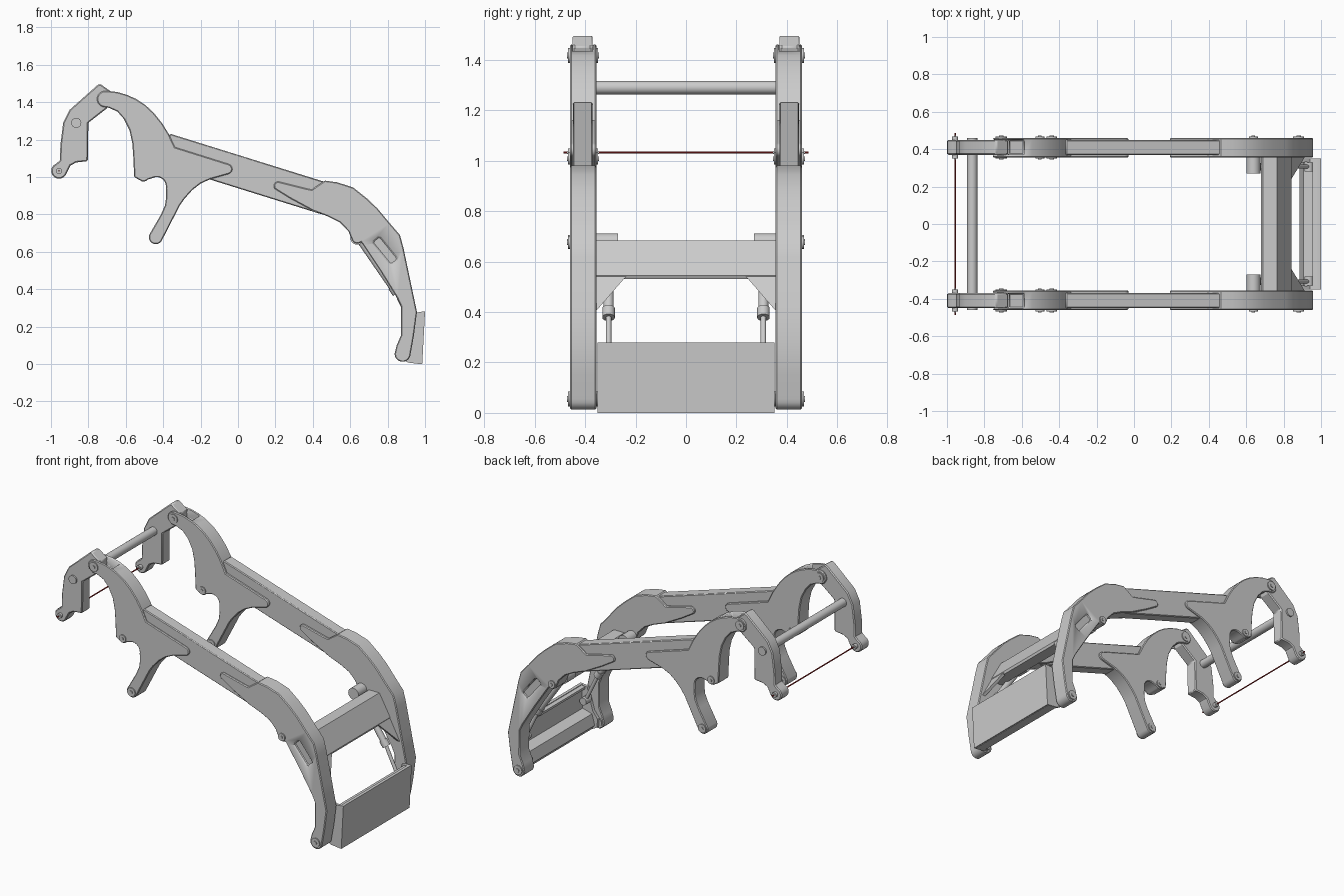
import bpy, bmesh
from math import radians, cos, sin
from mathutils import Vector

if "Cube" in bpy.data.objects:
    bpy.data.objects.remove(bpy.data.objects["Cube"])


def finish(name, bm, bevel=0.0, mirror=False, cutter=None):
    bmesh.ops.recalc_face_normals(bm, faces=bm.faces[:])
    me = bpy.data.meshes.new(name)
    bm.to_mesh(me)
    bm.free()
    ob = bpy.data.objects.new(name, me)
    bpy.context.collection.objects.link(ob)
    bpy.ops.object.select_all(action='DESELECT')
    ob.select_set(True)
    bpy.context.view_layer.objects.active = ob
    bpy.ops.object.shade_smooth_by_angle(angle=radians(28))
    if cutter:
        m = ob.modifiers.new("cut", 'BOOLEAN')
        m.object, m.operation, m.solver = cutter, 'DIFFERENCE', 'EXACT'
    if bevel:
        m = ob.modifiers.new("edge_chamfer", 'BEVEL')
        m.width, m.segments = bevel, 1
        m.limit_method, m.angle_limit = 'ANGLE', radians(50)
    if mirror:
        m = ob.modifiers.new("other_side", 'MIRROR')
        m.use_axis = (False, True, False)
    return ob


def plate(name, pts, y0, y1, **kw):
    """Extrude an XZ profile from y0 to y1."""
    bm = bmesh.new()
    f = bm.faces.new([bm.verts.new((x, y0, z)) for x, z in pts])
    r = bmesh.ops.extrude_face_region(bm, geom=[f])
    bmesh.ops.translate(bm, vec=(0, y1 - y0, 0),
                        verts=[v for v in r['geom'] if isinstance(v, bmesh.types.BMVert)])
    bm.faces.ensure_lookup_table()
    if len(bm.faces) == len(pts) + 1:  # close the near cap if the extrusion removed it
        bm.verts.ensure_lookup_table()
        bm.faces.new(bm.verts[:len(pts)])
    return finish(name, bm, **kw)


def rod(name, a, b, r, n=20, **kw):
    """Cylinder between two points."""
    a, b = Vector(a), Vector(b)
    bm = bmesh.new()
    bmesh.ops.create_cone(bm, cap_ends=True, segments=n, radius1=r, radius2=r, depth=(b - a).length)
    bmesh.ops.rotate(bm, verts=bm.verts, matrix=(b - a).to_track_quat('Z', 'Y').to_matrix())
    bmesh.ops.translate(bm, verts=bm.verts, vec=(a + b) / 2)
    return finish(name, bm, **kw)


def arc(cx, cz, r, a0, a1, n=7):
    return [(cx + r * cos(radians(a0 + (a1 - a0) * i / n)),
             cz + r * sin(radians(a0 + (a1 - a0) * i / n))) for i in range(n + 1)]


def helper(ob):
    ob.hide_render = True
    ob.hide_set(True)
    return ob


# Rear mounting brackets
plate("rear_bracket",
      arc(-.957, 1.033, .042, 330, 110, 9) + [(-.952, 1.09), (-.95, 1.17), (-.935, 1.29), (-.90, 1.36)]
      + [(-.75, 1.493), (-.735, 1.497), (-.672, 1.452), (-.70, 1.368), (-.80, 1.29), (-.803, 1.085),
         (-.865, 1.078), (-.895, 1.062)],
      -.45, -.37, bevel=.006, mirror=True)

# Rear arm plates: curved neck, forked at the top to take the bracket
fork = helper(plate("fork_cutter", [(-.85, 1.2), (-.68, 1.2), (-.668, 1.40), (-.588, 1.38), (-.588, 1.6),
                                    (-.85, 1.6)], -.449, -.371))
neck = [(-.647, 1.455), (-.595, 1.44), (-.545, 1.418), (-.495, 1.385), (-.45, 1.343), (-.405, 1.287),
        (-.37, 1.23), (-.337, 1.16)]
brace = [(-.15, .988), (-.20, .965), (-.245, .93), (-.285, .885), (-.31, .85)]
hook = [(-.412, .80), (-.39, .85), (-.384, .895), (-.386, .94)]
throat = [(-.555, 1.0), (-.56, 1.11), (-.565, 1.18), (-.58, 1.25), (-.61, 1.31), (-.645, 1.35), (-.69, 1.37)]
plate("rear_arm_plate",
      arc(-.71, 1.417, .044, 270, 90, 9) + neck + arc(-.058, 1.043, .028, 70, -80, 6) + brace
      + arc(-.44, .678, .037, -30, -200, 8) + hook + arc(-.435, .95, .05, 0, 120, 6)
      + arc(-.505, 1.008, .032, -40, -130, 4) + throat,
      -.46, -.355, bevel=.005, mirror=True, cutter=fork)

# Straight boom beams between the plates
plate("boom_beam", [(-.364, 1.232), (.50, .963), (.50, .80), (.44, .803), (-.16, .99), (-.40, 1.06)],
      -.449, -.37, bevel=.005, mirror=True)

# Front arm plates with a recessed slot on the outside
d, n, c = Vector((.63, -.777)), Vector((.777, .63)), Vector((.787, .607))
slot = []
for s, t in ((-1, -.6), (-.88, -1), (.88, -1), (1, -.6), (1, .6), (.88, 1), (-.88, 1), (-1, .6)):
    slot.append(tuple(c + d * s * .08 + n * t * .026))
slot_cut = helper(plate("slot_cutter", slot, -.50, -.445))
front_top = [(.37, .938), (.395, .933), (.425, .955), (.465, .981), (.53, .972), (.615, .945), (.69, .885),
             (.745, .833), (.81, .755), (.866, .69), (.885, .62), (.925, .43), (.957, .278), (.94, .15)]
front_under = [(.848, .10), (.872, .155), (.871, .31), (.85, .355), (.76, .50), (.67, .635)]
belly = [(.59, .71), (.545, .757), (.48, .79), (.40, .82), (.28, .885)]
plate("front_arm_plate",
      arc(.215, .952, .024, 220, 80, 6) + front_top + arc(.88, .055, .043, 0, -180, 9) + front_under
      + arc(.638, .675, .031, -50, -150, 4) + belly,
      -.46, -.355, bevel=.005, mirror=True, cutter=slot_cut)

# Pivot pins with stepped heads
for name, x, z, r in (("top_pivot", -.71, 1.417, .03), ("support_pivot", -.44, .678, .028),
                      ("neck_boss", -.503, 1.008, .024), ("tilt_pivot", .638, .675, .024),
                      ("lower_pivot", .88, .055, .03), ("bracket_pivot", -.957, 1.033, .016)):
    rod(name + "_collar", (x, -.467, z), (x, -.349, z), r, mirror=True)
    rod(name + "_pin", (x, -.472, z), (x, -.345, z), r * .4, n=12, mirror=True)

# Cross tube and the red axis rod at the rear
rod("rear_cross_tube", (-.865, -.46, 1.29), (-.865, .46, 1.29), .027, n=24)
axis = rod("axis_rod", (-.957, -.486, 1.033), (-.957, .486, 1.033), .004, n=8)
red = bpy.data.materials.new("red")
red.diffuse_color = (.35, .02, .02, 1)
red.use_nodes = True
red.node_tree.nodes["Principled BSDF"].inputs["Base Color"].default_value = red.diffuse_color
axis.data.materials.append(red)

# Front cross beam with corner gussets
plate("front_cross_beam", [(.68, .67), (.69, .683), (.765, .683), (.842, .545), (.835, .53), (.76, .53)], -.36, .36)
bm = bmesh.new()
tri = [(.835, -.23, .55), (.835, -.36, .55), (.915, -.36, .40)]
rows = [[bm.verts.new((x + o, y, z)) for x, y, z in tri] for o in (0, -.022)]
bm.faces.new(rows[0])
bm.faces.new(rows[1])
for i in range(3):
    j = (i + 1) % 3
    bm.faces.new((rows[0][i], rows[0][j], rows[1][j], rows[1][i]))
finish("beam_gusset", bm, mirror=True)

# Tilt cylinders
y = -.307
top, mid, low = Vector((.65, y, .668)), Vector((.845, y, .385)), Vector((.935, y, .20))
ax = (mid - top).normalized()
rod("tilt_cylinder_eye", (.638, -.355, .675), (.638, -.27, .675), .037, mirror=True)
rod("tilt_cylinder_barrel", top, mid, .02, mirror=True)
rod("tilt_cylinder_gland", mid - ax * .035, mid + ax * .008, .025, mirror=True)
rod("tilt_cylinder_rod", mid, low, .011, n=14, mirror=True)
rod("tilt_rod_eye", (low.x, -.335, low.z), (low.x, -.28, low.z), .024, mirror=True)

# Tool carrier: front panel, floor, rails and end plates
plate("carrier_front_panel", [(1.0, .28), (.985, .0), (.965, .005), (.98, .28)], -.348, .348)
plate("carrier_floor", [(.975, .0), (.91, .008), (.885, .04), (.905, .11), (.975, .13), (.975, .11), (.92, .09),
                        (.91, .04), (.975, .02)], -.345, .345)
plate("carrier_top_rail", [(.99, .278), (.955, .272), (.955, .258), (.99, .262)], -.345, .345)
plate("carrier_end_plate", [(1.0, .28), (.985, .0), (.91, .008), (.87, .03), (.865, .085), (.90, .13), (.94, .275)],
      -.35, -.33, mirror=True)
